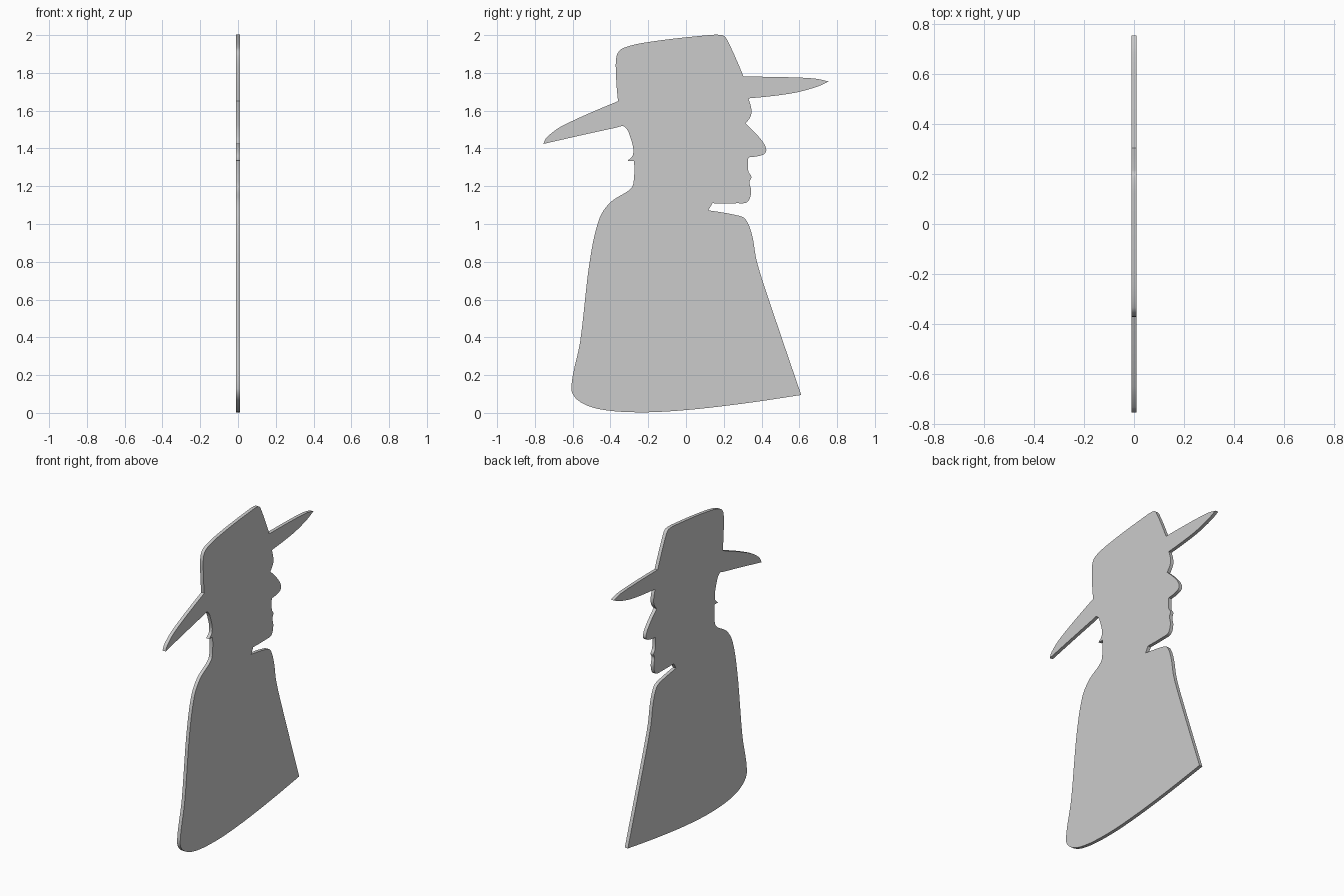
import bpy, bmesh
from mathutils import Vector
from mathutils.geometry import interpolate_bezier

if "Cube" in bpy.data.objects:
    bpy.data.objects.remove(bpy.data.objects["Cube"])

THICK = 0.022

# Outline in (y, z), clockwise; each section starts at the sharp corner ending the one before
SECTIONS = [
    # hat crown
    [(-0.37, 1.78), (-0.367, 1.89), (-0.335, 1.93), (-0.2, 1.963), (0.1, 1.998),
     (0.19, 2.0), (0.215, 1.98), (0.305, 1.78)],
    # front brim, upper and lower edge
    [(0.5, 1.778), (0.68, 1.77), (0.755, 1.754)],
    [(0.68, 1.722), (0.55, 1.69), (0.33, 1.665)],
    # forehead
    [(0.346, 1.585), (0.315, 1.532)],
    # nose
    [(0.395, 1.45), (0.425, 1.395), (0.41, 1.368), (0.33, 1.353)],
    # lips and chin
    [(0.33, 1.28), (0.346, 1.25), (0.336, 1.222), (0.345, 1.17), (0.325, 1.117), (0.27, 1.11), (0.14, 1.11)],
    # collar notch
    [(0.118, 1.072)],
    # chest
    [(0.27, 1.046), (0.315, 1.025), (0.35, 0.94), (0.373, 0.81), (0.415, 0.67), (0.61, 0.095)],
    # hem, back and shoulder
    [(0.3, 0.049), (0.0, 0.015), (-0.25, 0.003), (-0.46, 0.02), (-0.57, 0.065), (-0.607, 0.13),
     (-0.56, 0.38), (-0.51, 0.8), (-0.46, 1.025), (-0.4, 1.115), (-0.29, 1.19), (-0.275, 1.25), (-0.275, 1.333)],
    # hair tip
    [(-0.311, 1.335)],
    # nape
    [(-0.28, 1.37), (-0.29, 1.445), (-0.325, 1.515), (-0.37, 1.51), (-0.755, 1.424)],
    # back brim
    [(-0.735, 1.461), (-0.65, 1.522), (-0.36, 1.65)],
]


def smooth_path(pts, steps=7):
    """Smooth curve through the points, without the first one."""
    n = len(pts)
    if n == 2:
        return [pts[1]]
    tan = [(pts[min(i + 1, n - 1)] - pts[max(i - 1, 0)]).normalized() for i in range(n)]
    # let the ends continue the bend of the curve
    for end, near in ((0, 1), (n - 1, n - 2)):
        chord = (pts[end] - pts[near]).normalized() * (1 if end else -1)
        tan[end] = (chord * 1.5 - tan[near] * 0.5).normalized()
    out = []
    for i in range(n - 1):
        a, b = pts[i], pts[i + 1]
        h = (b - a).length / 3
        out += interpolate_bezier(a, a + tan[i] * h, b - tan[i + 1] * h, b, steps + 1)[1:]
    return out


# Full closed outline
outline = []
corner = SECTIONS[-1][-1]
for sec in SECTIONS:
    outline += smooth_path([Vector((0, y, z)) for y, z in [corner] + sec])
    corner = sec[-1]

# Cut-out plate
bm = bmesh.new()
face = bm.faces.new([bm.verts.new((-THICK / 2, p.y, max(p.z, 0))) for p in outline])
res = bmesh.ops.extrude_face_region(bm, geom=[face], use_keep_orig=True)
moved = [v for v in res["geom"] if isinstance(v, bmesh.types.BMVert)]
bmesh.ops.translate(bm, verts=moved, vec=(THICK, 0, 0))
bmesh.ops.recalc_face_normals(bm, faces=bm.faces)
mesh = bpy.data.meshes.new("silhouette_plate")
bm.to_mesh(mesh)
bm.free()
plate = bpy.data.objects.new("silhouette_plate", mesh)
bpy.context.collection.objects.link(plate)
bpy.context.view_layer.objects.active = plate
plate.select_set(True)
bpy.ops.object.shade_smooth_by_angle()
